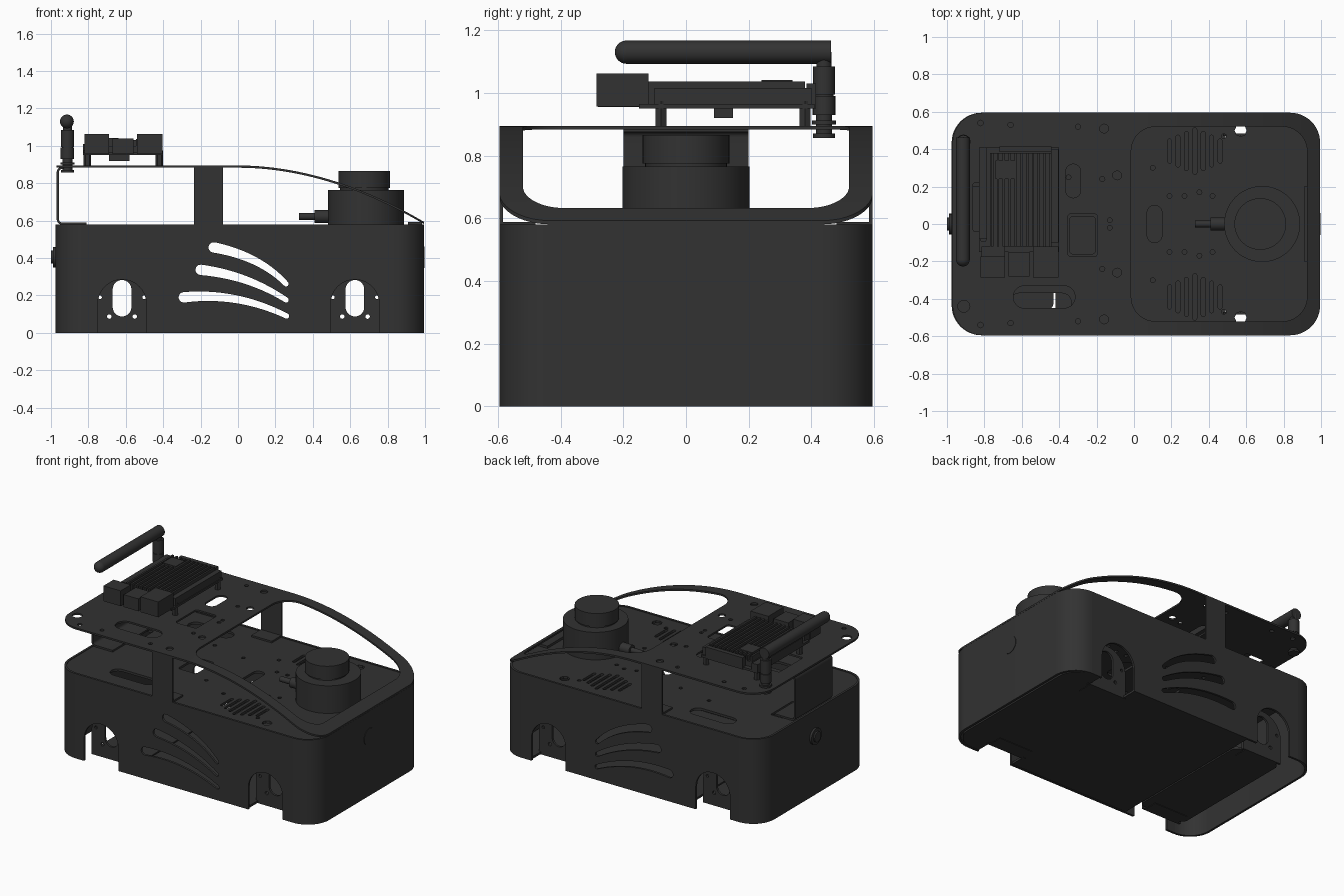
import bpy, bmesh
from math import pi, cos, sin
from mathutils import Vector

if "Cube" in bpy.data.objects:
    bpy.data.objects.remove(bpy.data.objects["Cube"])

dark = bpy.data.materials.new("dark_grey")
dark.diffuse_color = (0.032, 0.032, 0.032, 1)
dark.use_nodes = True
dark.node_tree.nodes["Principled BSDF"].inputs["Base Color"].default_value = dark.diffuse_color


def arc(cx, cy, r, a0, a1, n=8):
    """Arc points, angles in degrees."""
    return [(cx + r * cos((a0 + (a1 - a0) * i / n) * pi / 180),
             cy + r * sin((a0 + (a1 - a0) * i / n) * pi / 180)) for i in range(n + 1)]


def rrect(cx, cy, w, h, r, n=8):
    r = min(r, w * .499, h * .499)
    pts = []
    for k, (sx, sy) in enumerate([(1, 1), (-1, 1), (-1, -1), (1, -1)]):
        pts += arc(cx + sx * (w / 2 - r), cy + sy * (h / 2 - r), r, 90 * k, 90 * k + 90, n)
    return pts


def circ(cx, cy, r, n=16):
    return arc(cx, cy, r, 0, 360, n)[:-1]


def plate(name, loops, a, b, plane='xy'):
    """Extrude an outline (first loop) with holes (other loops) from a to b."""
    cu = bpy.data.curves.new(name, 'CURVE')
    cu.dimensions, cu.fill_mode, cu.extrude = '2D', 'BOTH', (b - a) / 2
    for lp in loops:
        s = cu.splines.new('POLY')
        s.points.add(len(lp) - 1)
        for p, q in zip(s.points, lp):
            p.co = (q[0], q[1], 0, 1)
        s.use_cyclic_u = True
    tmp = bpy.data.objects.new("tmp", cu)
    bpy.context.collection.objects.link(tmp)
    dg = bpy.context.evaluated_depsgraph_get()
    me = bpy.data.meshes.new_from_object(tmp.evaluated_get(dg))
    bpy.data.objects.remove(tmp)
    for v in me.vertices:
        x, y, z = v.co
        z += (a + b) / 2
        v.co = {'xy': (x, y, z), 'xz': (x, z, y), 'yz': (z, x, y)}[plane]
    bm = bmesh.new()
    bm.from_mesh(me)
    bmesh.ops.remove_doubles(bm, verts=bm.verts, dist=1e-5)
    bmesh.ops.recalc_face_normals(bm, faces=bm.faces)
    bm.to_mesh(me)
    bm.free()
    me.name = name
    me.materials.clear()
    me.materials.append(dark)
    ob = bpy.data.objects.new(name, me)
    bpy.context.collection.objects.link(ob)
    return ob


def box(name, x0, x1, y0, y1, z0, z1):
    return plate(name, [[(x0, y0), (x1, y0), (x1, y1), (x0, y1)]], z0, z1)


def cyl(name, u, v, r, a, b, plane='xy', n=40):
    return plate(name, [circ(u, v, r, n)], a, b, plane)


def claw(a, m, b, r0=.028, r1=.014):
    """Tapered curved slot passing through a, m, b."""
    a, m, b = Vector(a), Vector(m), Vector(b)
    c = 2 * m - (a + b) / 2
    up, low = [], []
    for i in range(15):
        t = i / 14
        p = a * (1 - t) ** 2 + c * 2 * t * (1 - t) + b * t * t
        d = ((c - a) * (1 - t) + (b - c) * t).normalized()
        n = Vector((-d.y, d.x)) * (r0 + (r1 - r0) * t)
        up.append(p + n)
        low.append(p - n)
    d0, d1 = (c - a).normalized(), (b - c).normalized()
    caps = []
    for p, d, r in ((b, d1, r1), (a, -d0, r0)):
        n = Vector((-d.y, d.x))
        caps.append([p + (n * cos(k * pi / 6) + d * sin(k * pi / 6)) * r for k in range(1, 6)])
    return up + caps[0] + low[::-1] + caps[1]


WHEELS = (-.62, .625)

# Body shell: two slotted side walls and two rounded ends
wall = [(-.815, 0)]
for cx in WHEELS:
    wall += [(cx - .13, 0)] + arc(cx, .155, .13, 180, 0, 16) + [(cx + .13, 0)]
wall += [(.835, 0), (.835, .58), (-.815, .58)]
claws = [claw((-.13, .457), (.09, .385), (.257, .262)),
         claw((-.20, .337), (.04, .283), (.257, .176)),
         claw((-.29, .19), (-.01, .18), (.26, .09))]
for s, tag in ((-1, "front"), (1, "back")):
    y0, y1 = sorted((s * .58, s * .595))
    plate(tag + "_side_wall", [wall] + claws, y0, y1, 'xz')
for s, cx, tag in ((1, .835, "right"), (-1, -.815, "left")):
    u = (arc(0, -.435, .16, -90, 0, 12) + arc(0, .435, .16, 0, 90, 12)
         + arc(0, .435, .145, 90, 0, 12) + arc(0, -.435, .145, 0, -90, 12))
    plate(tag + "_end_wall", [[(cx + s * x, y) for x, y in u]], 0, .58)
cyl("round_button", 0, .405, .058, .99, .998, 'yz')
cyl("rear_connector", 0, .405, .055, -.99, -.97, 'yz')
cyl("rear_connector_cap", 0, .405, .035, -1.0, -.98, 'yz')

# Wheel motor brackets
for cx in WHEELS:
    for s in (-1, 1):
        out = [(cx - .15, 0)] + arc(cx, .17, .15, 180, 0, 16) + [(cx + .15, 0)]
        holes = [rrect(cx, .185, .1, .195, .05)]
        holes += [circ(cx + d, .087, .012) for d in (-.068, .068)]
        holes += [circ(cx + d, .19, .01) for d in (-.118, .118)]
        y0, y1 = sorted((s * .47, s * .485))
        plate("motor_bracket", [out] + holes, y0, y1, 'xz')
        y0, y1 = sorted((s * .38, s * .485))
        box("bracket_foot", cx - .13, cx + .13, y0, y1, 0, .02)

# Bottom plates
half = [(-.42, .58), (.49, .58), (.49, .46), (.76, .46), (.76, .58)] + arc(.82, .435, .145, 90, 0)
plate("bottom_plate", [half + [(x, -y) for x, y in half[::-1]]], .003, .018)
plate("bottom_rear_plate", [rrect(-.605, 0, .35, .92, .04)], .003, .018)

# Lower deck with vents and holes
holes = []
for s in (-1, 1):
    for i in range(7):
        holes.append(rrect(.19 + .045 * i, s * .39, .022, .25 - .04 * abs(i - 3), .011, 4))
    holes.append(circ(.57, s * .5, .032, 8))
    holes.append(rrect(-.5, s * .42, .33, .1, .05))
    holes += [circ(x, s * y, .013, 10) for x, y in
              ((.19, .15), (.27, .15), (.35, .17), (.42, .15), (.48, .47), (.1, .3), (-.1, .2), (-.35, .25))]
holes += [rrect(.11, 0, .08, .2, .04), rrect(-.83, .08, .1, .24, .01), rrect(-.275, -.06, .14, .2, .02)]
plate("lower_deck", [rrect(.01, 0, 1.95, 1.17, .148, 12)] + holes, .56, .576)

# Upper canopy sheet, flat at the rear and sweeping down to the front lip
opening = rrect(.455, 0, .94, 1.04, .13, 12)
holes = [opening, rrect(-.325, .23, .08, .18, .04), rrect(-.275, -.06, .16, .23, .02),
         rrect(-.48, -.39, .33, .12, .06), rrect(-.79, .09, .14, .26, .01), circ(-.91, -.44, .032)]
for s in (-1, 1):
    holes += [circ(x, s * y, r, 12) for x, y, r in
              ((-.82, .54, .015), (-.66, .53, .014), (-.16, .51, .024), (-.3, .52, .014),
               (-.17, .24, .014), (-.09, .26, .024), (-.13, .02, .013))]
sheet = plate("canopy_sheet", [rrect(.0125, 0, 1.965, 1.19, .16, 12)] + holes, .883, .895)
bm = bmesh.new()
bm.from_mesh(sheet.data)
for i in range(25):
    bmesh.ops.bisect_plane(bm, geom=bm.verts[:] + bm.edges[:] + bm.faces[:],
                           plane_co=(.04 * i, 0, 0), plane_no=(1, 0, 0), dist=1e-5)
for v in bm.verts:
    v.co.z -= .305 * max(0, v.co.x) ** 1.95
bm.to_mesh(sheet.data)
bm.free()
box("front_tab", .91, .985, -.2, .2, .576, .592)

# Canopy legs
t = .012
rear = ([(-.93, .888)] + arc(-.94, .858, .03, 90, 180, 5) + arc(-.94, .608, .03, 180, 270, 5)
        + [(-.81, .578), (-.81, .59)] + arc(-.94, .608, .018, 270, 180, 5)
        + arc(-.94, .858, .018, 180, 90, 5) + [(-.93, .876)])
plate("rear_leg", [rear], -.2, .2, 'xz')
for s in (-1, 1):
    prof = [(.595, .89), (.595, .576), (.48, .576), (.48, .588), (.583, .588), (.583, .89)]
    plate("side_leg", [[(s * y, z) for y, z in prof]], -.235, -.08, 'yz')

# Round scanner with cable plug
cyl("scanner_base", .685, 0, .203, .576, .765, n=64)
cyl("scanner_neck", .675, 0, .13, .76, .785, n=64)
cyl("scanner_head", .675, 0, .138, .775, .866, n=64)
cyl("scanner_plug", 0, .622, .034, .41, .5, 'yz')
cyl("scanner_cable", 0, .622, .018, .325, .42, 'yz')

# Computer board with heat sink, ports and standoffs
box("circuit_board", -.83, -.4, -.15, .41, .95, .965)
box("heat_sink_base", -.77, -.44, -.12, .38, .96, 1.0)
for i in range(11):
    x = -.765 + i * .0312
    box("heat_sink_fin", x, x + .013, -.12, .38, .995, 1.037)
box("chip_block", -.74, -.64, .24, .34, .99, 1.042)
box("board_edge_connector_left", -.83, -.785, -.08, .41, .96, 1.01)
box("board_edge_connector_right", -.44, -.405, -.1, .4, .96, 1.015)
box("rear_header", -.72, -.44, .385, .415, .95, 1.03)
box("port_left", -.815, -.69, -.28, -.18, .955, 1.04)
box("port_left_shell", -.815, -.69, -.18, -.12, .955, 1.0)
box("port_middle", -.67, -.56, -.28, -.15, .955, 1.04)
box("port_right", -.54, -.405, -.285, -.12, .957, 1.062)
box("port_tall", -.82, -.69, -.285, -.175, .957, 1.062)
box("underside_chip", -.69, -.58, .09, .15, .92, .955)
for x in (-.805, -.42):
    for y in (-.08, .38):
        cyl("standoff", x, y, .02, .893, .975, n=6)

# Antenna
for z0, z1, r in ((.857, .87, .035), (.865, .935, .026), (.9, .912, .038), (.93, .99, .036),
                  (.985, 1.0, .03), (.995, 1.085, .035), (1.08, 1.13, .024)):
    cyl("antenna_mast", -.912, .44, r, z0, z1, n=24)
cyl("antenna_rod", -.915, 1.13, .037, -.19, .462, 'xz', 32)
bpy.ops.mesh.primitive_uv_sphere_add(segments=32, ring_count=16, radius=.037, location=(-.915, -.19, 1.13))
bpy.context.object.name = "antenna_tip"
bpy.context.object.data.materials.append(dark)

bpy.ops.object.select_all(action='SELECT')
bpy.ops.object.shade_smooth_by_angle(angle=pi / 6)
